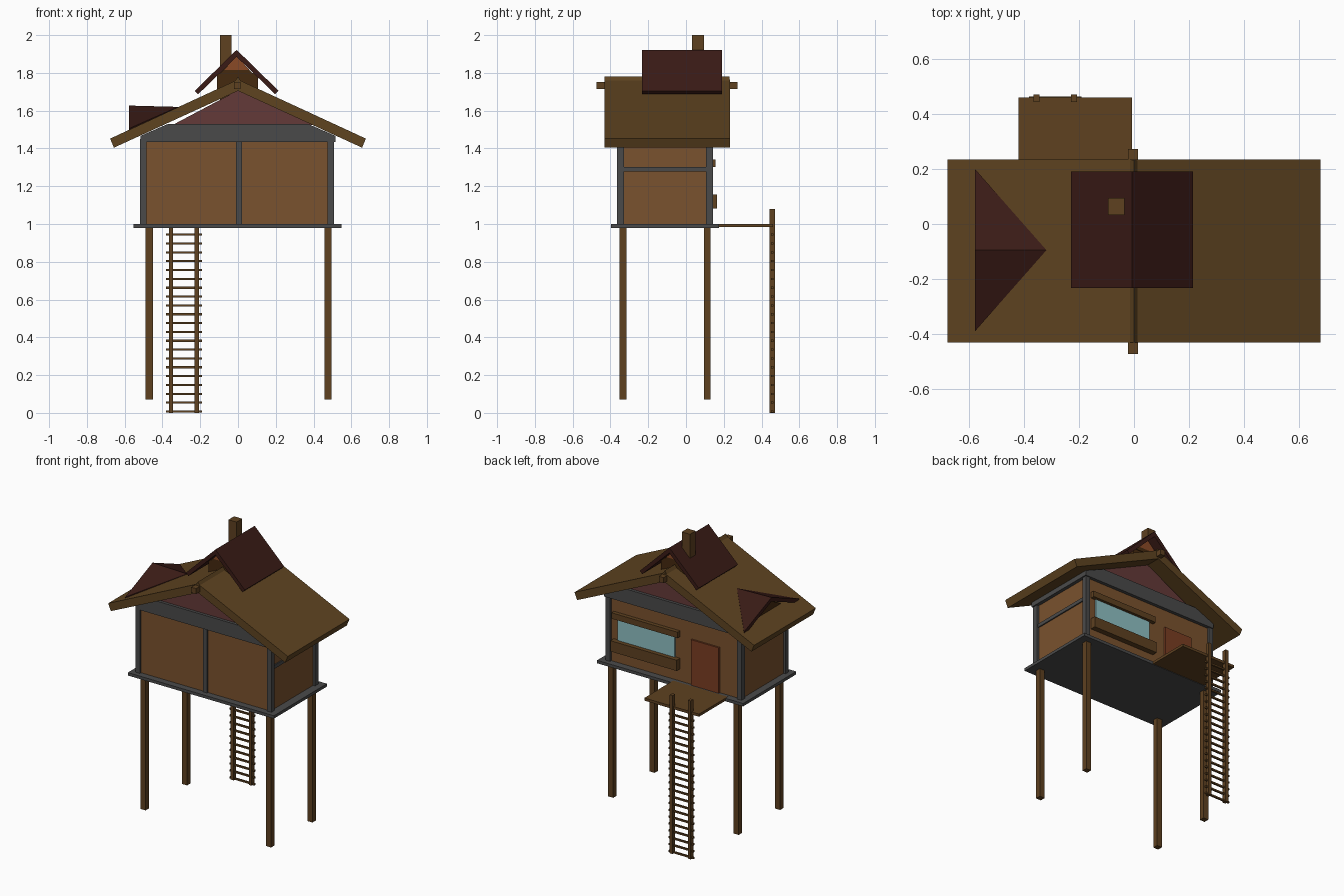
import bpy, bmesh
from mathutils import Vector

def mat(name, hexa):
    # sRGB hex to linear colour
    def lin(c):
        c /= 255
        return c / 12.92 if c <= 0.04045 else ((c + 0.055) / 1.055) ** 2.4
    m = bpy.data.materials.new(name)
    m.diffuse_color = (*[lin(int(hexa[i:i + 2], 16)) for i in (0, 2, 4)], 1)
    return m

WOOD = mat("wood", "5e4120")
WALL = mat("wall_wood", "7a522e")
GREY = mat("dark_grey", "4a4a4a")
THATCH = mat("roof_brown", "5e4320")
RED = mat("roof_dark_red", "3a1b16")
PINK = mat("gable_red", "643a38")
ORANGE = mat("orange_wood", "8a4a26")
DARK = mat("dark_wood", "45290f")
DOOR = mat("door_red", "7a3d22")
GLASS = mat("glass", "8fc0c4")

def extrude(name, pts, vec, m):
    """Closed solid: flat polygon pts pushed along vec."""
    bm = bmesh.new()
    f = bm.faces.new([bm.verts.new(p) for p in pts])
    r = bmesh.ops.extrude_face_region(bm, geom=[f], use_keep_orig=True)
    bmesh.ops.translate(bm, vec=Vector(vec), verts=[v for v in r["geom"] if isinstance(v, bmesh.types.BMVert)])
    bmesh.ops.recalc_face_normals(bm, faces=bm.faces)
    me = bpy.data.meshes.new(name)
    bm.to_mesh(me)
    bm.free()
    me.materials.append(m)
    ob = bpy.data.objects.new(name, me)
    bpy.context.collection.objects.link(ob)
    return ob

def box(name, x0, x1, y0, y1, z0, z1, m):
    return extrude(name, [(x0, y0, z0), (x1, y0, z0), (x1, y1, z0), (x0, y1, z0)], (0, 0, z1 - z0), m)

def prism(name, xz, y0, y1, m):
    return extrude(name, [(x, y0, z) for x, z in xz], (0, y1 - y0, 0), m)

# Stilts
for x in (-0.47, 0.476):
    for y in (-0.333, 0.113):
        box("stilt", x - 0.019, x + 0.019, y - 0.018, y + 0.018, 0.07, 0.985, WOOD)

# Floor and back landing
box("floor", -0.553, 0.548, -0.397, 0.175, 0.98, 1.0, GREY)
box("landing", -0.42, -0.008, 0.15, 0.46, 0.983, 1.001, WOOD)

# Walls and frame
box("walls", -0.505, 0.492, -0.352, 0.128, 1.0, 1.45, WALL)
for x in (-0.519, 0.473):
    for y in (-0.365, 0.107):
        box("corner_post", x, x + 0.034, y, y + 0.036, 1.0, 1.45, GREY)
box("front_middle_post", -0.011, 0.02, -0.362, -0.34, 1.0, 1.45, GREY)
box("side_rail", 0.48, 0.5, -0.34, 0.12, 1.278, 1.302, GREY)
prism("top_beam", [(-0.515, 1.435), (0.515, 1.435), (0.515, 1.467), (0.37, 1.53), (-0.37, 1.53), (-0.515, 1.467)],
      -0.37, 0.15, GREY)

# Gable panels
for y in (-0.35, 0.11):
    prism("gable_panel", [(-0.345, 1.525), (0.4, 1.525), (0.005, 1.71)], y, y + 0.02, PINK)

# Main roof and ridge beam
prism("main_roof", [(-0.677, 1.452), (0, 1.765), (0.677, 1.452), (0.657, 1.404), (0, 1.705), (-0.657, 1.404)],
      -0.431, 0.234, THATCH)
box("ridge_beam", -0.022, 0.014, -0.473, 0.273, 1.715, 1.753, WOOD)
prism("ridge_cap", [(-0.024, 1.745), (0, 1.78), (0.022, 1.745)], -0.431, 0.23, THATCH)

# Upper roof with its small gables
prism("upper_roof", [(-0.229, 1.705), (-0.007, 1.922), (0.215, 1.705), (0.197, 1.687), (-0.007, 1.885), (-0.211, 1.687)],
      -0.233, 0.19, RED)
box("upper_room", -0.112, 0.106, -0.16, 0.12, 1.68, 1.8, DARK)
prism("upper_gable", [(-0.075, 1.815), (0.061, 1.815), (-0.007, 1.89)], -0.165, 0.125, ORANGE)
prism("upper_gable_base", [(-0.1, 1.79), (0.086, 1.79), (0.061, 1.815), (-0.075, 1.815)], -0.165, 0.125, DARK)

# Chimney
box("chimney", -0.095, -0.034, 0.033, 0.094, 1.6, 2.0, WOOD)

# Side dormer: two thin triangular slopes and a recessed end panel
for s in (-1, 1):
    extrude("dormer_slope", [(-0.578, -0.095, 1.627), (-0.578, -0.095 + s * 0.295, 1.505), (-0.318, -0.095, 1.62)],
            (0, 0, -0.028), RED)
extrude("dormer_panel", [(-0.54, -0.3, 1.49), (-0.54, 0.11, 1.49), (-0.54, -0.095, 1.6)], (0.02, 0, 0), DARK)

# Back door and window
box("door", -0.345, -0.135, 0.12, 0.14, 1.0, 1.31, DOOR)
box("window_glass", -0.01, 0.42, 0.12, 0.136, 1.14, 1.31, GLASS)
box("window_lintel", -0.045, 0.455, 0.12, 0.155, 1.302, 1.342, WOOD)
box("window_sill", -0.045, 0.455, 0.12, 0.165, 1.082, 1.155, WOOD)

# Ladder
for x in (-0.365, -0.229):
    box("ladder_rail", x, x + 0.022, 0.443, 0.471, 0, 1.08, WOOD)
for i in range(21):
    z = 0.002 + i * 0.0468
    box("ladder_rung", -0.381, -0.191, 0.451, 0.463, z, z + 0.011, WOOD)
